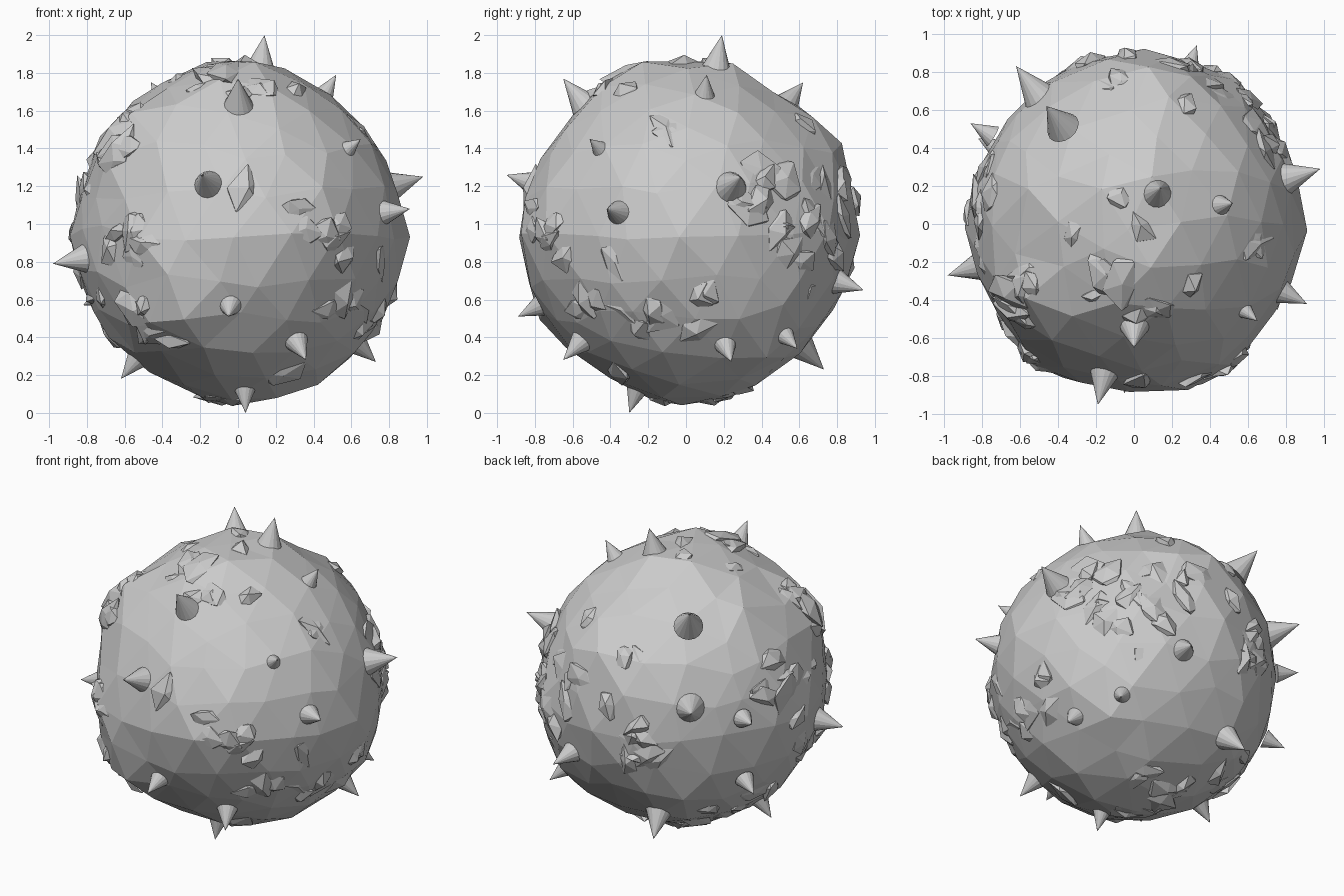
import bpy, bmesh, math, random
from mathutils import Vector, Matrix, noise

random.seed(7)
CENTRE = Vector((0.01, 0.01, 0.95))


def finish(bm, name):
    bmesh.ops.recalc_face_normals(bm, faces=bm.faces)
    mesh = bpy.data.meshes.new(name)
    bm.to_mesh(mesh)
    bm.free()
    obj = bpy.data.objects.new(name, mesh)
    bpy.context.collection.objects.link(obj)
    return obj


def frame(direction):
    return direction.to_track_quat('Z', 'Y').to_matrix().to_4x4()


# Bulges of the ball: point the surface reaches, angular width
bulges = [
    ((0.19, -0.92, 0.87), 0.22), ((0.42, -0.82, 1.0), 0.25),
    ((-0.52, -0.74, 0.9), 0.3), ((-0.42, -0.75, 0.52), 0.3),
    ((-0.6, -0.45, 1.52), 0.3), ((0.0, -0.25, 1.86), 0.35),
    ((-0.18, 0.1, 1.88), 0.25), ((0.12, 0.15, 1.88), 0.22),
    ((0.91, 0.0, 0.9), 0.3), ((0.78, 0.02, 0.55), 0.25),
    ((0.7, 0.5, 1.2), 0.35), ((0.55, 0.75, 0.85), 0.3),
    ((0.0, 0.92, 1.08), 0.4), ((0.1, 0.83, 1.42), 0.35),
    ((-0.89, 0.0, 0.9), 0.3), ((-0.65, 0.1, 1.6), 0.25),
    ((0.08, 0.05, 0.04), 0.4), ((0.43, 0.1, 0.14), 0.3),
    ((-0.6, 0.1, 0.3), 0.3), ((-0.4, 0.6, 0.4), 0.3),
    ((0.6, 0.45, 0.35), 0.3),
]
bulges = [(Vector(p) - CENTRE, w) for p, w in bulges]


def radius(direction):
    r = 0.87
    for p, w in bulges:
        a = direction.angle(p) / w
        r = max(r, 0.87 + (p.length - 0.87) * math.exp(-a * a))
    return r + 0.015 * noise.noise(direction * 3.0)


# Faceted ball
bm = bmesh.new()
bmesh.ops.create_icosphere(bm, subdivisions=3, radius=1)
for v in bm.verts:
    d = (v.co + Vector([random.uniform(-0.05, 0.05) for _ in range(3)])).normalized()
    v.co = CENTRE + d * radius(d)
finish(bm, "ball_body")

# Craggy shards gathered in rough patches: patch centre, spread, count
patches = [
    ((0.38, -0.78, 1.0), 0.2, 7), ((-0.55, -0.65, 0.9), 0.22, 8),
    ((-0.6, -0.4, 1.45), 0.25, 8), ((0.0, -0.28, 1.8), 0.3, 11),
    ((0.65, -0.05, 1.5), 0.1, 2), ((0.82, 0.0, 0.6), 0.25, 8),
    ((0.75, 0.4, 1.15), 0.2, 8), ((0.6, 0.7, 1.0), 0.25, 9),
    ((0.1, 0.85, 1.4), 0.25, 8), ((-0.85, 0.05, 1.2), 0.25, 9),
    ((-0.2, 0.9, 0.85), 0.25, 7), ((0.1, 0.05, 0.06), 0.35, 10),
    ((-0.55, 0.25, 0.35), 0.2, 5), ((-0.4, -0.6, 0.45), 0.2, 5),
    ((0.55, -0.6, 0.5), 0.15, 3), ((-0.75, -0.1, 0.55), 0.2, 4),
]
bm = bmesh.new()
for p, spread, count in patches:
    axis = (Vector(p) - CENTRE).normalized()
    for _ in range(count):
        d = (axis + Vector([random.gauss(0, spread * 0.7) for _ in range(3)])).normalized()
        size = random.uniform(0.07, 0.13)
        verts = bmesh.ops.create_icosphere(bm, subdivisions=1, radius=1)["verts"]
        m = (Matrix.Translation(CENTRE + d * (radius(d) - 0.04)) @ frame(d)
             @ Matrix.Rotation(random.uniform(0, 6.28), 4, 'Z')
             @ Matrix.Rotation(random.uniform(-0.35, 0.35), 4, 'X')
             @ Matrix.Diagonal((size * 1.3, size * 0.9, 0.06, 1)))
        for v in verts:
            v.co = m @ (v.co * random.uniform(0.6, 1.2))
        # keep the lowest shards above the floor
        for v in verts:
            v.co.z = max(v.co.z, 0.015)
finish(bm, "rough_shards")

# Cone spikes: tip position and base radius
spikes = [
    ((0.14, 0.19, 2.0), 0.08), ((0.52, 0.11, 1.79), 0.06),
    ((0.0, -0.65, 1.77), 0.08), ((0.65, -0.51, 1.45), 0.07),
    ((0.98, 0.29, 1.25), 0.09), ((0.91, -0.42, 1.08), 0.08),
    ((-0.19, -0.95, 1.26), 0.09), ((-0.98, -0.27, 0.79), 0.08),
    ((-0.05, -0.89, 0.51), 0.075), ((0.36, -0.65, 0.28), 0.08),
    ((0.04, -0.3, 0.0), 0.08), ((-0.62, -0.02, 0.18), 0.07),
    ((0.73, 0.24, 0.27), 0.08), ((0.6, 0.59, 0.34), 0.075),
    ((0.33, 0.94, 0.65), 0.08), ((-0.27, 0.73, 0.23), 0.085),
    ((-0.62, 0.83, 1.2), 0.09), ((-0.86, 0.53, 1.08), 0.06),
    ((-0.82, 0.45, 0.57), 0.06), ((-0.46, 0.62, 1.75), 0.09),
]
for i, (tip, r) in enumerate(spikes):
    tip = Vector(tip)
    d = (tip - CENTRE).normalized()
    length = 2.3 * r
    bm = bmesh.new()
    bmesh.ops.create_cone(bm, cap_ends=True, segments=16, radius1=r, radius2=0,
                          depth=length,
                          matrix=Matrix.Translation(tip - d * length / 2) @ frame(d))
    finish(bm, f"spike_{i + 1:02d}")
